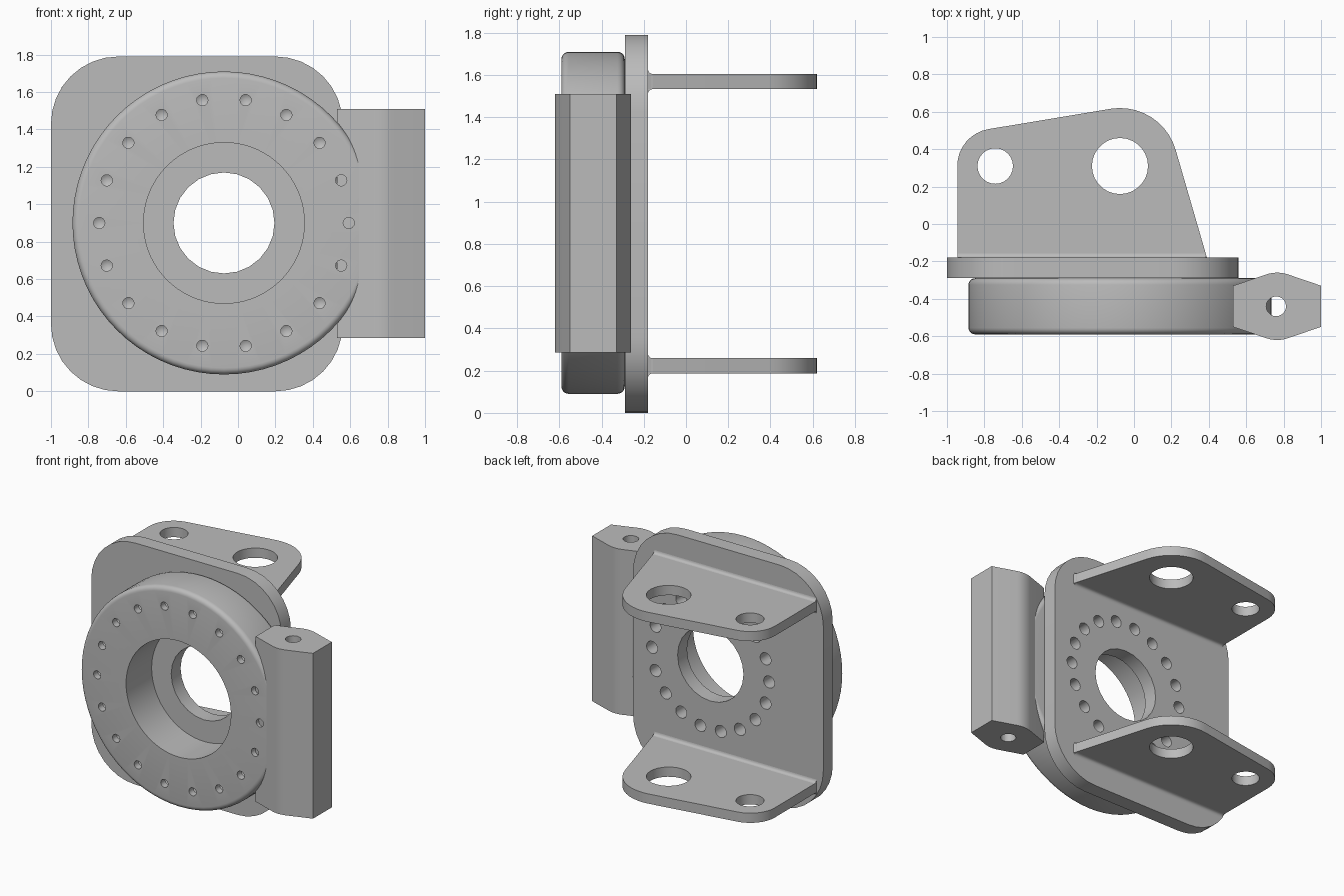
import bpy, bmesh
from math import sin, cos, pi, radians
from mathutils import Vector

if "Cube" in bpy.data.objects:
    bpy.data.objects.remove(bpy.data.objects["Cube"])

grey = bpy.data.materials.new("plain grey")
grey.use_nodes = True
grey.diffuse_color = (0.5, 0.5, 0.5, 1)
grey.node_tree.nodes["Principled BSDF"].inputs["Base Color"].default_value = (0.5, 0.5, 0.5, 1)

# How profile coordinates (u, v) and the extrusion w map to x, y, z
AXES = {
    "x": lambda u, v, w: (w, u, v),
    "y": lambda u, v, w: (u, w, v),
    "z": lambda u, v, w: (u, v, w),
}
CX, CZ = -0.075, 0.9      # axis of the disc
FRONT, SEAT, BACK = -0.59, -0.29, -0.18


def arc(cx, cy, r, a0, a1, n):
    return [(cx + r * cos(radians(a0 + (a1 - a0) * i / n)),
             cy + r * sin(radians(a0 + (a1 - a0) * i / n))) for i in range(n + 1)]


def circle(cx, cy, r, n):
    return arc(cx, cy, r, 0, 360, n)[:-1]


def add_prism(bm, outline, axis, lo, hi):
    put = AXES[axis]
    a = [bm.verts.new(put(u, v, lo)) for u, v in outline]
    b = [bm.verts.new(put(u, v, hi)) for u, v in outline]
    bm.faces.new(a)
    bm.faces.new(b[::-1])
    for i in range(len(a)):
        j = (i + 1) % len(a)
        bm.faces.new((a[i], b[i], b[j], a[j]))


def add_lathe(bm, profile, cx, cz, n):
    """Turn a closed (radius, y) profile around a y-directed axis."""
    rings = []
    for k in range(n):
        t = 2 * pi * k / n
        rings.append([bm.verts.new((cx + r * cos(t), y, cz + r * sin(t))) for r, y in profile])
    for k in range(n):
        p, q = rings[k], rings[(k + 1) % n]
        for i in range(len(profile)):
            j = (i + 1) % len(profile)
            if profile[i][0] or profile[j][0]:
                bm.faces.new((p[i], p[j], q[j], q[i]))


def finish(bm, name):
    bmesh.ops.remove_doubles(bm, verts=bm.verts, dist=1e-5)
    bmesh.ops.dissolve_degenerate(bm, edges=bm.edges, dist=1e-6)
    bmesh.ops.recalc_face_normals(bm, faces=bm.faces)
    mesh = bpy.data.meshes.new(name)
    bm.to_mesh(mesh)
    bm.free()
    mesh.materials.append(grey)
    obj = bpy.data.objects.new(name, mesh)
    bpy.context.collection.objects.link(obj)
    return obj


def activate(obj):
    bpy.ops.object.select_all(action="DESELECT")
    obj.select_set(True)
    bpy.context.view_layer.objects.active = obj


def cut(obj, bm):
    cutter = finish(bm, "cutter")
    cutter.hide_render = True
    mod = obj.modifiers.new("holes", "BOOLEAN")
    mod.operation, mod.solver, mod.object = "DIFFERENCE", "EXACT", cutter
    activate(obj)
    bpy.ops.object.modifier_apply(modifier=mod.name)
    bpy.data.objects.remove(cutter)


def smooth(obj):
    activate(obj)
    bpy.ops.object.shade_smooth_by_angle(angle=radians(30))


def bolt_circle(radius):
    return [(CX + radius * cos(radians(20 * i)), CZ + radius * sin(radians(20 * i)))
            for i in range(18)]


# Mounting plate with rounded corners, centre hole and a ring of bolt holes
x0, x1, top, r = -1.0, 0.56, 1.79, 0.36
outline = (arc(x1 - r, top - r, r, 0, 90, 8) + arc(x0 + r, top - r, r, 90, 180, 8)
           + arc(x0 + r, r, r, 180, 270, 8) + arc(x1 - r, r, r, 270, 360, 8))
bm = bmesh.new()
add_prism(bm, outline, "y", SEAT, BACK)
plate = finish(bm, "mounting_plate")
bm = bmesh.new()
add_prism(bm, circle(CX, CZ, 0.27, 24), "y", SEAT - 0.1, BACK + 0.1)
for x, z in bolt_circle(0.48):
    add_prism(bm, circle(x, z, 0.045, 16), "y", SEAT - 0.1, BACK + 0.1)
cut(plate, bm)
smooth(plate)

# Bored disc with rounded rims and drilled dimples on its front
R, bore, f = 0.81, 0.43, 0.035
profile = ([(bore, FRONT)] + arc(R - f, FRONT + f, f, -90, 0, 5)
           + arc(R - f, SEAT - f, f, 0, 90, 5) + [(bore, SEAT)])
bm = bmesh.new()
add_lathe(bm, profile, CX, CZ, 72)
disc = finish(bm, "bored_disc")
bm = bmesh.new()
for x, z in bolt_circle(0.667):
    add_lathe(bm, [(0, FRONT - 0.05), (0.03, FRONT - 0.05),
                   (0.03, FRONT + 0.05), (0, FRONT + 0.068)], x, z, 14)
cut(disc, bm)
smooth(disc)

# Hinge block on the left side with a vertical pin hole
hx, hy = 0.765, -0.44
outline = ([(1.0, hy + 0.11)] + arc(hx, hy, 0.18, 72, 108, 6) + [(0.53, hy + 0.11)]
           + [(0.53, hy - 0.11)] + arc(hx, hy, 0.18, 252, 288, 6) + [(1.0, hy - 0.11)])
bm = bmesh.new()
add_prism(bm, outline, "z", 0.285, 1.51)
block = finish(bm, "hinge_block")
bm = bmesh.new()
add_prism(bm, circle(hx - 0.005, hy, 0.053, 20), "z", 0.1, 1.7)
cut(block, bm)
smooth(block)

# Two matching flanges behind the plate, each with two holes and base fillets
ear = ([(-0.945, BACK)] + arc(-0.745, 0.31, 0.2, 180, 99.4, 8)
       + arc(CX, 0.31, 0.31, 99.4, 15.7, 10) + [(0.39, BACK)])
for name, low in (("lower_flange", 0.187), ("upper_flange", 1.533)):
    high = low + 0.072
    bm = bmesh.new()
    add_prism(bm, ear, "z", low, high)
    flange = finish(bm, name)
    bm = bmesh.new()
    add_prism(bm, circle(-0.742, 0.31, 0.095, 24), "z", low - 0.1, high + 0.1)
    add_prism(bm, circle(CX, 0.31, 0.15, 28), "z", low - 0.1, high + 0.1)
    cut(flange, bm)
    smooth(flange)

    g = 0.022
    section = ([(BACK, low - g)] + arc(BACK + g, low - g, g, 180, 90, 4)
               + arc(BACK + g, high + g, g, 270, 180, 4))
    bm = bmesh.new()
    add_prism(bm, section, "x", -0.944, 0.385)
    smooth(finish(bm, name + "_fillet"))
